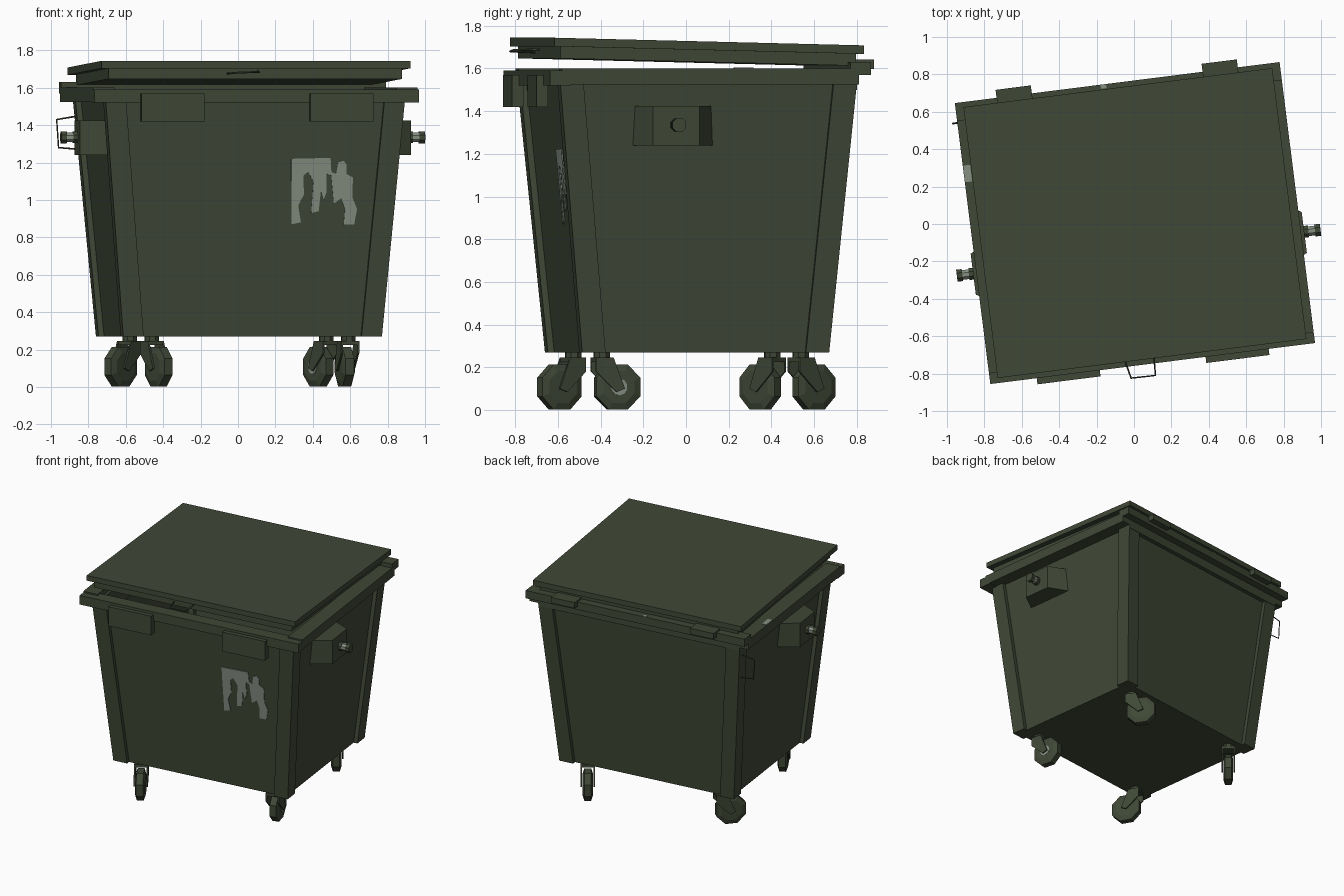
import bpy, bmesh, math
from mathutils import Matrix, Vector

if "Cube" in bpy.data.objects:
    bpy.data.objects.remove(bpy.data.objects["Cube"])


def material(name, rgb):
    m = bpy.data.materials.new(name)
    m.use_nodes = True
    m.diffuse_color = (*rgb, 1)
    bsdf = next(n for n in m.node_tree.nodes if n.type == "BSDF_PRINCIPLED")
    bsdf.inputs["Base Color"].default_value = (*rgb, 1)
    bsdf.inputs["Roughness"].default_value = 0.8
    return m


GREEN = material("olive green", (0.050, 0.064, 0.037))
GREY = material("pale grey", (0.24, 0.28, 0.23))
DARK = material("dark green", (0.022, 0.027, 0.018))
parts = []


def loft(name, rings, mat):
    """Join matching rings of points into a closed solid with end caps."""
    bm = bmesh.new()
    loops = [[bm.verts.new(p) for p in ring] for ring in rings]
    n = len(loops[0])
    for a, b in zip(loops, loops[1:]):
        for i in range(n):
            j = (i + 1) % n
            bm.faces.new((a[i], a[j], b[j], b[i]))
    bm.faces.new(loops[0])
    bm.faces.new(loops[-1])
    bmesh.ops.recalc_face_normals(bm, faces=bm.faces)
    me = bpy.data.meshes.new(name)
    bm.to_mesh(me)
    bm.free()
    me.materials.append(mat)
    ob = bpy.data.objects.new(name, me)
    bpy.context.collection.objects.link(ob)
    parts.append(ob)
    return ob


def rect(x0, x1, y0, y1, z, slope=0):
    return [(x, y, z + slope * y) for x, y in ((x0, y0), (x1, y0), (x1, y1), (x0, y1))]


def box(name, x, y, z, mat=GREEN, slope=0):
    return loft(name, [rect(*x, *y, h, slope) for h in z], mat)


def wire(name, points, radius):
    cu = bpy.data.curves.new(name, "CURVE")
    cu.dimensions = "3D"
    cu.bevel_depth = radius
    cu.bevel_resolution = 0
    sp = cu.splines.new("POLY")
    sp.points.add(len(points) - 1)
    for p, co in zip(sp.points, points):
        p.co = (*co, 1)
    cu.materials.append(GREEN)
    ob = bpy.data.objects.new(name, cu)
    bpy.context.collection.objects.link(ob)
    parts.append(ob)


# Tapered hull, expressed as half sizes at a given height
FLOOR, TOP = 0.27, 1.53


def half(z):
    t = (z - FLOOR) / (TOP - FLOOR)
    return 0.697 + 0.109 * t, 0.583 + 0.117 * t


def hull_ring(z, inset):
    hx, hy = half(z)
    return rect(inset - hx, hx - inset, inset - hy, hy - inset, z)


hull = loft("hull", [hull_ring(FLOOR, 0.03), hull_ring(1.56, 0.03),
                     hull_ring(1.56, 0.07), hull_ring(0.33, 0.07)], GREEN)
hull.data.materials.append(DARK)
hull.data.polygons[len(hull.data.polygons) - 1].material_index = 1

# Corner posts standing proud of the panels
for sx, xn in ((-1, "right"), (1, "left")):
    for sy, yn in ((-1, "front"), (1, "back")):
        rings = []
        for z in (FLOOR, TOP):
            hx, hy = half(z)
            rings.append(rect(sx * (hx - 0.11), sx * hx, sy * (hy - 0.11), sy * hy, z))
        loft(f"{yn}_{xn}_post", rings, GREEN)

# Rim around the opening, with a higher bar at the back
box("front_rim", (-0.875, 0.875), (-0.757, -0.66), (1.52, 1.59))
box("back_rim", (-0.875, 0.875), (0.66, 0.757), (1.57, 1.63))
box("back_rim_support", (-0.80, 0.80), (0.64, 0.70), (1.50, 1.58))
for s, n in ((-1, "right"), (1, "left")):
    box(n + "_rim", (s * 0.76, s * 0.875), (-0.70, 0.70), (1.525, 1.60))
    # Front flap and rear hinge
    box(n + "_front_flap", (s * 0.285, s * 0.625), (-0.79, -0.735), (1.42, 1.57))
    box(n + "_hinge", (s * 0.46, s * 0.65), (0.70, 0.80), (1.59, 1.635), slope=0.01)

# Lid, propped slightly up at the front
TILT = -0.0245
box("lid_top", (-0.832, 0.832), (-0.73, 0.73), (1.686, 1.726), slope=TILT)
box("lid_skirt", (-0.79, 0.79), (-0.698, 0.698), (1.63, 1.687), slope=TILT)
wire("lid_handle", [(-0.153, -0.69, 1.675), (-0.124, -0.82, 1.68),
                    (0.007, -0.822, 1.685), (0.012, -0.69, 1.69)], 0.005)
wire("side_handle", [(-0.78, 0.65, 1.45), (-0.90, 0.65, 1.43),
                     (-0.89, 0.65, 1.28), (-0.77, 0.65, 1.27)], 0.005)
box("rim_scuff", (-0.873, -0.835), (0.33, 0.42), (1.60, 1.604), GREY)
box("back_scuff", (-0.09, -0.06), (0.735, 0.757), (1.63, 1.634), GREY)


def disc_ring(centre, axis, side, radius, n):
    """Polygon ring around an axis; side is any direction across it."""
    up = axis.cross(side)
    angles = [math.tau * (i + 0.5) / n for i in range(n)]
    return [centre + radius * (math.cos(a) * side + math.sin(a) * up) for a in angles]


# Lifting trunnions on both sides: wedge housing, pin and end cap
X, Y = Vector((1, 0, 0)), Vector((0, 1, 0))
for s, n in ((-1, "right"), (1, "left")):
    rings = []
    for x, w in ((0.72, 0.205), (0.892, 0.11)):
        rings.append([(s * x, -0.163 + a * w, z)
                      for a, z in ((-1, 1.24), (1, 1.24), (1, 1.425), (-1, 1.425))])
    loft(n + "_trunnion_housing", rings, GREEN)
    for part, spans, mat in (("pin", ((0.88, 0.028), (0.955, 0.028)), GREY),
                             ("pin_collar", ((0.89, 0.034), (0.915, 0.034)), GREEN),
                             ("pin_cap", ((0.95, 0.035), (0.98, 0.035)), GREEN)):
        loft(f"{n}_trunnion_{part}",
             [disc_ring(Vector((s * x, -0.16, 1.335)), X, Y, r, 8) for x, r in spans], mat)

# Swivel casters, each trailing in its own direction
TURN = math.radians(7.2)


def caster(name, x, y, heading, hub):
    a = math.radians(heading) - TURN
    d = Vector((math.cos(a), math.sin(a), 0))
    side = Vector((d.y, -d.x, 0))
    base = Vector((x, y, 0))
    axle = base + d * 0.075 + Vector((0, 0, 0.108))
    loft(name + "_wheel", [disc_ring(axle + side * o, side, d, r, 8) for o, r in
                           ((-0.036, 0.08), (-0.024, 0.115), (0.024, 0.115), (0.036, 0.08))], GREEN)
    if hub:
        loft(name + "_hub", [disc_ring(axle + side * o * hub, side, d, 0.04, 10)
                             for o in (0.03, 0.039)], GREY)
    profile = ((-0.04, 0.245), (0.045, 0.245), (0.10, 0.10), (0.06, 0.085), (-0.04, 0.18))
    for s, n in ((-1, "inner"), (1, "outer")):
        loft(f"{name}_{n}_fork", [[base + d * u + side * s * o + Vector((0, 0, z))
                                   for u, z in profile] for o in (0.04, 0.05)], GREEN)
    loft(name + "_crown", [[base + d * u + side * v + Vector((0, 0, z)) for u, v in
                            ((-0.04, -0.05), (0.045, -0.05), (0.045, 0.05), (-0.04, 0.05))]
                           for z in (0.225, 0.247)], GREEN)
    loft(name + "_stem", [disc_ring(base + Vector((0, 0, z)), Vector((0, 0, 1)), X, 0.04, 8)
                          for z in (0.24, 0.28)], GREEN)


caster("front_right_caster", -0.53, -0.47, -60, 0)
caster("back_right_caster", -0.53, 0.47, -130, 0)
caster("back_left_caster", 0.53, 0.47, 125, -1)
caster("front_left_caster", 0.53, -0.47, 105, 1)

# Dripping paint smear on the front panel
smear = ((.28, 1.22), (.49, 1.225), (.495, 1.15), (.52, 1.14), (.53, 1.2), (.56, 1.21),
         (.575, 1.19), (.575, 1.14), (.61, 1.12), (.61, 1.01), (.635, .95), (.62, .87),
         (.565, .87), (.57, .95), (.55, 1.01), (.51, .98), (.495, 1.13), (.47, 1.14),
         (.47, 1.04), (.455, 1.0), (.44, 1.05), (.43, .94), (.39, .93), (.40, 1.1),
         (.37, 1.15), (.345, 1.13), (.35, 1.03), (.32, .97), (.335, .88), (.285, .87))
loft("paint_smear", [[((x - 0.081) / 0.992, -half(z)[1] + 0.03 - o, z) for x, z in smear]
                     for o in (-0.002, 0.005)], GREY)

# Turn the whole bin slightly on the spot
turn = Matrix.Translation((0.005, 0.005, 0)) @ Matrix.Rotation(TURN, 4, "Z")
for ob in parts:
    ob.matrix_world = turn
